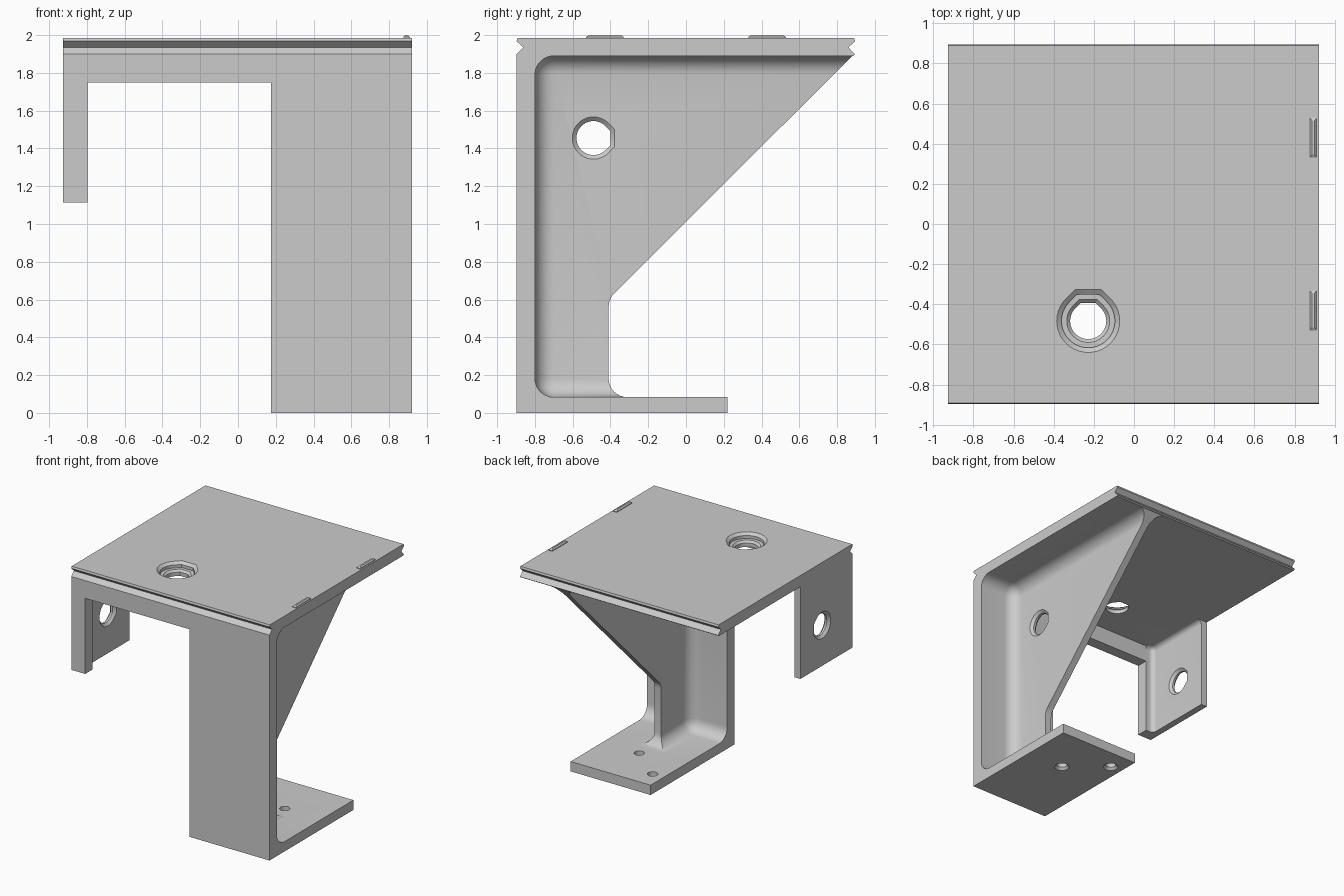
import bpy, bmesh, math

if "Cube" in bpy.data.objects:
    bpy.data.objects.remove(bpy.data.objects["Cube"])

gray = bpy.data.materials.new("light gray")
gray.diffuse_color = (0.6, 0.6, 0.6, 1)
gray.use_nodes = True
gray.node_tree.nodes["Principled BSDF"].inputs["Base Color"].default_value = gray.diffuse_color

X0, X1 = -0.927, 0.922        # overall width
COL = 0.176                   # inner side of the column
WEB, WT = 0.55, 0.03          # web centre and half thickness


def finish(name, bm):
    bmesh.ops.recalc_face_normals(bm, faces=bm.faces[:])
    me = bpy.data.meshes.new(name)
    bm.to_mesh(me)
    bm.free()
    ob = bpy.data.objects.new(name, me)
    bpy.context.collection.objects.link(ob)
    me.materials.append(gray)
    return ob


def loft(name, rings):
    """Closed solid through a list of equal-length point rings."""
    bm = bmesh.new()
    vs = [[bm.verts.new(p) for p in r] for r in rings]
    n = len(vs[0])
    for a, b in zip(vs, vs[1:]):
        for i in range(n):
            bm.faces.new((a[i], a[(i + 1) % n], b[(i + 1) % n], b[i]))
    bm.faces.new(vs[0])
    bm.faces.new(vs[-1])
    return finish(name, bm)


def prism(name, x0, x1, prof):
    """Extrude a y-z profile along x."""
    return loft(name, [[(x, y, z) for y, z in prof] for x in (x0, x1)])


def box(name, x0, x1, y0, y1, z0, z1):
    return prism(name, x0, x1, [(y0, z0), (y1, z0), (y1, z1), (y0, z1)])


def pocket(name, xin, xout, y0, y1, z0, z1, r, open_bottom=False):
    """Box cutter whose inner edges are rounded, leaving fillets."""
    bm = bmesh.new()
    bmesh.ops.create_cube(bm, size=1)
    lo, hi = min(xin, xout), max(xin, xout)
    for v in bm.verts:
        v.co = (hi if v.co.x > 0 else lo, y1 if v.co.y > 0 else y0, z1 if v.co.z > 0 else z0)

    def sides(e):
        a, b = (v.co for v in e.verts)
        on = lambda i, val: abs(a[i] - val) < 1e-5 and abs(b[i] - val) < 1e-5
        return on(0, xin) + on(1, y0) + on(2, z1) + (on(2, z0) and not open_bottom)
    bmesh.ops.bevel(bm, geom=[e for e in bm.edges if sides(e) == 2], offset=r,
                    offset_type='OFFSET', segments=7, profile=0.5, affect='EDGES')
    return finish(name, bm)


def hole(name, axis, center, steps, flat=True):
    """Cutter of stacked (position, radius) rings, optionally with a flat-topped outline."""
    rings = []
    for w, r in steps:
        if flat:
            pts = [(r * math.cos(a), r * math.sin(a)) for a in
                   (math.radians(135 + 270 * i / 30) for i in range(31))]
            pts += [(r * 0.414, r), (-r * 0.414, r)]
        else:
            pts = [(r * math.cos(math.tau * i / 24), r * math.sin(math.tau * i / 24)) for i in range(24)]
        u0, v0 = center
        rings.append([(u0 + u, v0 + v, w) if axis == 'z' else (w, v0 + v, u0 + u) for u, v in pts])
    return loft(name, rings)


def combine(target, tool, op):
    m = target.modifiers.new(op, 'BOOLEAN')
    m.operation, m.solver, m.object = op, 'EXACT', tool
    bpy.context.view_layer.objects.active = target
    bpy.ops.object.modifier_apply(modifier=m.name)
    bpy.data.objects.remove(tool)


def cut(t, c):
    combine(t, c, 'DIFFERENCE')


# column with web and foot
arc = [(-0.31 - 0.1 * math.sin(a), 0.183 - 0.1 * math.cos(a))
       for a in (math.pi / 2 * i / 8 for i in range(9))]
column = prism("column", COL, X1,
               [(-0.897, 0), (0.22, 0), (0.22, 0.083)] + arc +
               [(-0.41, 0.56), (-0.406, 0.59), (-0.395, 0.615), (-0.38, 0.632),
                (0.88, 1.89), (0.88, 1.9), (-0.897, 1.9)])
for xin, xout in ((WEB + WT, 1.5), (WEB - WT, -0.5)):
    cut(column, pocket("pocket", xin, xout, -0.8, 2.5, 0.083, 1.89, 0.1))

# hole through the web, chamfered on both sides
def side_steps(a, b):
    return [(a - 0.2, 0.112), (a, 0.112), (a + 0.02, 0.09), (b - 0.02, 0.09), (b, 0.112), (b + 0.2, 0.112)]

cut(column, hole("web_hole", 'x', (1.455, -0.49), side_steps(WEB - WT, WEB + WT)))

# screw holes in the foot, countersunk below
for c in ((0.28, 0.045), (0.58, -0.205)):
    cut(column, hole("screw_hole", 'z', c,
                     [(-0.1, 0.058), (0, 0.058), (0.02, 0.04), (0.3, 0.04)], False))

# left leg with side tab
leg = box("leg", X0, -0.797, -0.897, -0.2, 1.113, 1.9)
cut(leg, pocket("leg_pocket", -0.87, -0.3, -0.8, 1, 0.5, 1.89, 0.04, True))
cut(leg, hole("tab_hole", 'x', (1.455, -0.49), side_steps(X0, -0.87)))

# top plate with grooved front and back edges
plate = prism("bracket", X0, X1,
              [(-0.89, 1.89), (0.885, 1.89), (0.895, 1.898), (0.86, 1.935), (0.895, 1.968),
               (0.89, 1.985), (-0.892, 1.985), (-0.897, 1.968), (-0.862, 1.935),
               (-0.897, 1.9), (-0.897, 1.89)])
cut(plate, hole("top_hole", 'z', (-0.228, -0.483),
                [(2.2, 0.157), (1.985, 0.157), (1.965, 0.133), (1.94, 0.133),
                 (1.939, 0.107), (1.922, 0.09), (1.7, 0.09)]))

# front crossbar, then join everything
bar = box("crossbar", -0.83, 0.25, -0.897, -0.8, 1.75, 1.9)
for part in (bar, leg, column):
    combine(plate, part, 'UNION')

# raised locating ridges on the top right edge
for y in (-0.43, 0.43):
    ridge = loft("ridge", [[(0.893 + sx * w, y + sy * l, z) for sx, sy in
                            ((-1, -1), (1, -1), (1, 1), (-1, 1))]
                           for z, w, l in ((1.984, 0.017, 0.1), (1.99, 0.017, 0.1), (2.0, 0.007, 0.085))])

# smooth the fillets and holes only
for ob in bpy.context.scene.objects:
    ob.select_set(ob == plate)
bpy.context.view_layer.objects.active = plate
bpy.ops.object.shade_smooth_by_angle(angle=math.radians(30))
